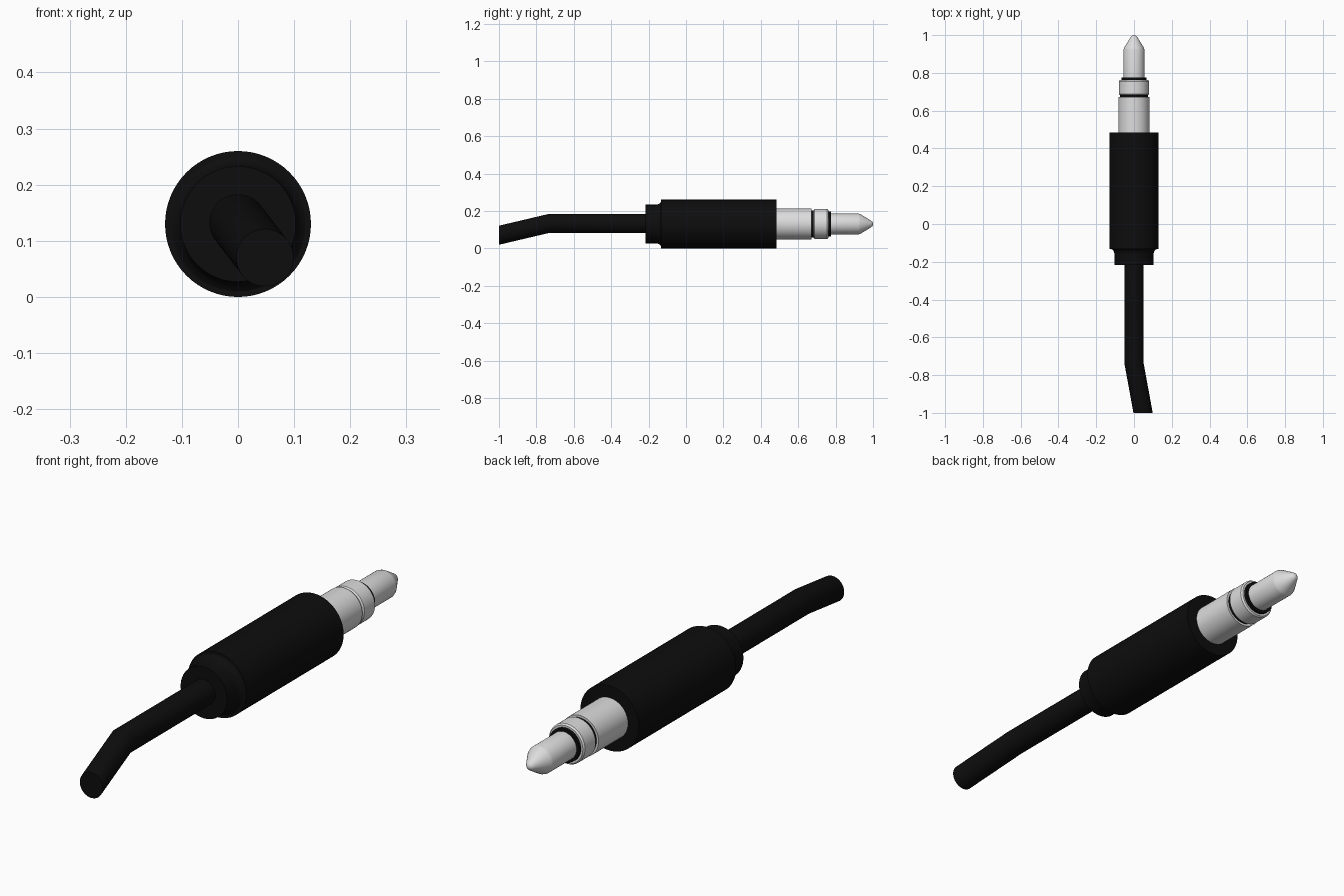
import bpy, bmesh, math

if "Cube" in bpy.data.objects:
    bpy.data.objects.remove(bpy.data.objects["Cube"])

AXIS_Z = 0.13


def material(name, value):
    m = bpy.data.materials.new(name)
    m.diffuse_color = (value, value, value, 1)
    m.use_nodes = True
    m.node_tree.nodes["Principled BSDF"].inputs["Base Color"].default_value = m.diffuse_color
    return m


black = material("black rubber", 0.004)
metal = material("light metal", 0.72)


def loft(name, sections, mat, sides=64):
    """Round part through sections (y, radius, x, z), capped at both ends."""
    bm = bmesh.new()
    rings = []
    for y, r, x, z in sections:
        rings.append([bm.verts.new((x + r * math.cos(a), y, z + r * math.sin(a)))
                      for a in (2 * math.pi * i / sides for i in range(sides))])
    for a, b in zip(rings, rings[1:]):
        for i in range(sides):
            j = (i + 1) % sides
            bm.faces.new((a[i], a[j], b[j], b[i]))
    bm.faces.new(rings[0])
    bm.faces.new(rings[-1])
    bmesh.ops.recalc_face_normals(bm, faces=bm.faces)
    me = bpy.data.meshes.new(name)
    bm.to_mesh(me)
    bm.free()
    me.materials.append(mat)
    ob = bpy.data.objects.new(name, me)
    bpy.context.collection.objects.link(ob)
    bpy.ops.object.select_all(action='DESELECT')
    ob.select_set(True)
    bpy.context.view_layer.objects.active = ob
    bpy.ops.object.shade_smooth_by_angle(angle=math.radians(30))
    return ob


def turned(name, profile, mat):
    return loft(name, [(y, r, 0, AXIS_Z) for y, r in profile], mat)


# Cable with one kink, cut square at the end
loft("cable", [(-1.0, 0.051, 0.048, 0.07), (-0.737, 0.051, 0, 0.132),
               (-0.2, 0.051, 0, 0.132)], black)

# Grip: collar flaring into the sleeve
turned("grip", [(-0.217, 0.103), (-0.16, 0.103), (-0.148, 0.106), (-0.138, 0.112),
                (-0.133, 0.12), (-0.133, 0.13), (0.485, 0.13)], black)

# Metal contacts
turned("sleeve_contact", [(0.47, 0.082), (0.672, 0.082)], metal)
turned("ring_contact", [(0.682, 0.075), (0.688, 0.08), (0.755, 0.08),
                        (0.762, 0.075)], metal)
turned("tip_contact", [(0.765, 0.056), (0.922, 0.056), (0.932, 0.053),
                       (0.988, 0.019), (0.996, 0.012), (1.0, 0.004)], metal)

# Insulating bands between the contacts
turned("rear_insulator", [(0.665, 0.073), (0.69, 0.073)], black)
turned("front_insulator", [(0.755, 0.067), (0.775, 0.067)], black)
